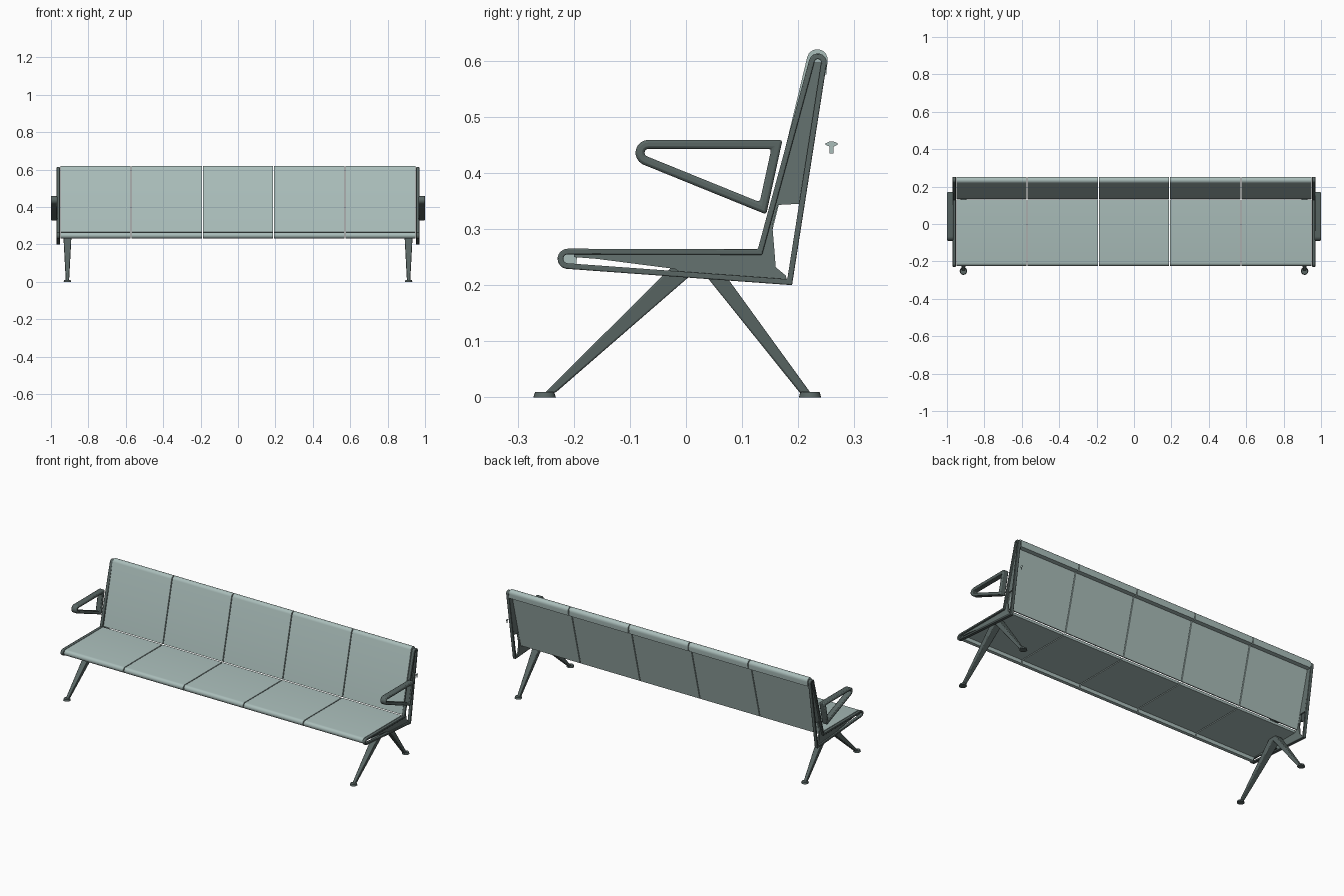
import bpy, bmesh
from math import radians, cos, sin
from mathutils import Vector

if "Cube" in bpy.data.objects:
    bpy.data.objects.remove(bpy.data.objects["Cube"], do_unlink=True)


def material(name, color):
    m = bpy.data.materials.new(name)
    m.use_nodes = True
    m.diffuse_color = (*color, 1)
    m.node_tree.nodes["Principled BSDF"].inputs["Base Color"].default_value = (*color, 1)
    return m


PANEL = material("pale grey green", (0.40, 0.51, 0.49))
PLATE = material("end plate grey", (0.13, 0.17, 0.16))
FRAME = material("dark grey metal", (0.10, 0.132, 0.126))


def arc(cy, cz, r, a0, a1, n=8):
    """Points on an arc in the side (y, z) plane."""
    angles = [radians(a0 + (a1 - a0) * i / n) for i in range(n + 1)]
    return [(cy + r * cos(a), cz + r * sin(a)) for a in angles]


def finish(bm, name, mat, bevel=0):
    bmesh.ops.recalc_face_normals(bm, faces=bm.faces)
    mesh = bpy.data.meshes.new(name)
    bm.to_mesh(mesh)
    bm.free()
    ob = bpy.data.objects.new(name, mesh)
    bpy.context.collection.objects.link(ob)
    mesh.materials.append(mat)
    if bevel:
        mod = ob.modifiers.new("Bevel", "BEVEL")
        mod.width, mod.segments, mod.limit_method = bevel, 2, "ANGLE"
    bpy.ops.object.select_all(action="DESELECT")
    ob.select_set(True)
    bpy.context.view_layer.objects.active = ob
    bpy.ops.object.shade_smooth_by_angle(angle=radians(35))


def slab(name, outline, x0, x1, mat, rim=0, bevel=0):
    """Side outline extruded along x; a rim width leaves only a border ring."""
    bm = bmesh.new()
    face = bm.faces.new([bm.verts.new((x0, y, z)) for y, z in outline])
    bm.normal_update()
    if rim:
        bmesh.ops.inset_individual(bm, faces=[face], thickness=rim, use_even_offset=True)
        bmesh.ops.delete(bm, geom=[face], context="FACES")
    out = bmesh.ops.extrude_face_region(bm, geom=bm.faces[:], use_keep_orig=True)
    moved = [v for v in out["geom"] if isinstance(v, bmesh.types.BMVert)]
    bmesh.ops.translate(bm, verts=moved, vec=(x1 - x0, 0, 0))
    finish(bm, name, mat, bevel)


def tapered_leg(name, x, foot, top):
    """Leg from two (y0, y1, z, half_width) sections."""
    bm = bmesh.new()
    rings = []
    for y0, y1, z, w in (foot, top):
        corners = ((-w, y0), (w, y0), (w, y1), (-w, y1))
        rings.append([bm.verts.new((x + dx, y, z)) for dx, y in corners])
    for r in rings:
        bm.faces.new(r)
    for i in range(4):
        j = (i + 1) % 4
        bm.faces.new((rings[0][i], rings[0][j], rings[1][j], rings[1][i]))
    finish(bm, name, FRAME, 0.003)


def foot_pad(name, at):
    bm = bmesh.new()
    bmesh.ops.create_cone(bm, cap_ends=True, segments=20, radius1=0.02, radius2=0.017, depth=0.01)
    bmesh.ops.translate(bm, verts=bm.verts, vec=Vector(at))
    finish(bm, name, FRAME)


# Thin seat and back shells with rolled outer edges
seat = arc(-0.208, 0.248, 0.0165, 90, 270) + [
    (-0.196, 0.233), (-0.194, 0.252), (0.127, 0.252), (0.13, 0.2645)]
back = [(0.134, 0.266)] + arc(0.234, 0.602, 0.0185, 168, -10) + [
    (0.25, 0.575), (0.224, 0.575), (0.145, 0.262)]

# End frame, the plate inside it, the armrest and the pin
frame = (arc(-0.211, 0.247, 0.018, 90, 262) + [(0.189, 0.2)]
         + arc(0.235, 0.597, 0.016, -8, 165) + [(0.128, 0.264)])
plate = [(-0.2, 0.26), (-0.2, 0.25), (-0.16, 0.247), (-0.02, 0.229), (0.0, 0.216),
         (0.18, 0.206), (0.178, 0.217), (0.16, 0.232), (0.154, 0.305), (0.164, 0.343),
         (0.202, 0.345), (0.246, 0.597), (0.226, 0.597), (0.134, 0.26)]
arm = arc(-0.067, 0.436, 0.023, 90, 245) + [(0.143, 0.326), (0.172, 0.459)]
pin = [(0.256, 0.435), (0.263, 0.435), (0.263, 0.447), (0.270, 0.450), (0.270, 0.453),
       (0.263, 0.456), (0.256, 0.456), (0.249, 0.453), (0.249, 0.450), (0.256, 0.447)]

# Five seats with narrow gaps
PITCH, GAP = 0.381, 0.005
for i in range(5):
    mid = (i - 2) * PITCH
    x0, x1 = mid - (PITCH - GAP) / 2, mid + (PITCH - GAP) / 2
    slab(f"seat_panel_{i + 1}", seat, x0, x1, PANEL)
    slab(f"back_panel_{i + 1}", back, x0, x1, PANEL)

# End frames, armrests and legs on both sides
for side, s in (("left", 1), ("right", -1)):
    slab(f"{side}_end_frame", frame, s * 0.952, s * 0.970, FRAME, 0.010, 0.002)
    slab(f"{side}_end_plate", plate, s * 0.952, s * 0.960, PLATE)
    slab(f"{side}_armrest", arm, s * 0.966, s * 1.0, FRAME, 0.016, 0.005)
    x = s * 0.912
    tapered_leg(f"{side}_front_leg", x, (-0.252, -0.233, 0.008, 0.009), (-0.007, 0.047, 0.251, 0.022))
    tapered_leg(f"{side}_rear_leg", x, (0.203, 0.222, 0.008, 0.009), (0.008, 0.046, 0.251, 0.022))
    for end, y in (("front", -0.252), ("rear", 0.221)):
        foot_pad(f"{side}_{end}_foot", (x, y, 0.005))

# Small loose flat pin behind the left end
slab("loose_pin", pin, 0.956, 0.958, PANEL)
